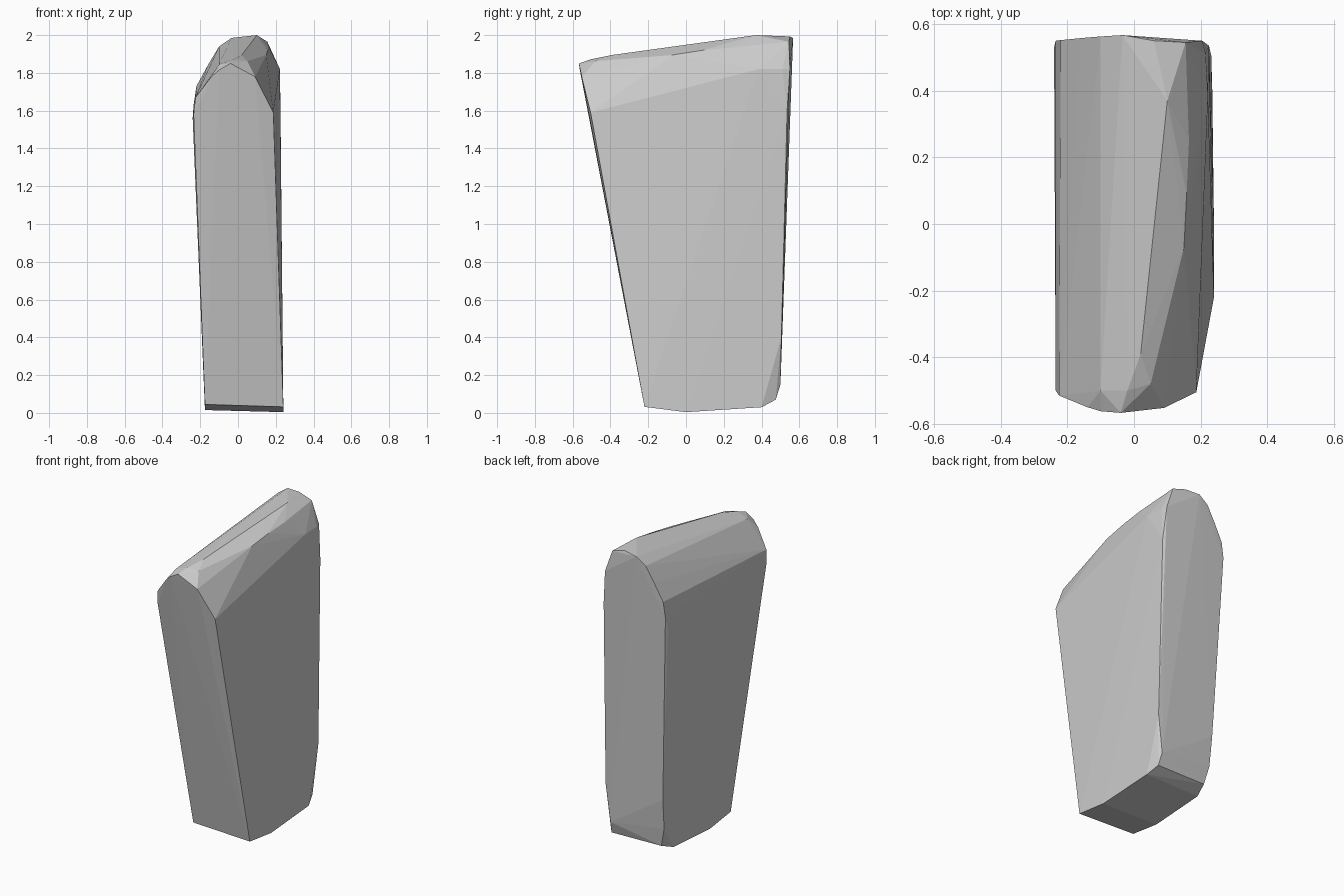
import bpy
import bmesh

# Control points (x, y, z) of a chiselled standing stone
foot = [
    (-0.175, -0.215, 0.045), (0.24, -0.22, 0.032),
    (-0.175, 0.0, 0.015), (0.24, 0.0, 0.004),
    (-0.175, 0.38, 0.04), (0.235, 0.40, 0.03),
    (-0.15, 0.47, 0.075), (0.21, 0.475, 0.07),
    (-0.18, 0.485, 0.2), (0.20, 0.50, 0.15),
    (-0.185, 0.505, 0.4), (0.232, 0.505, 0.4),
]
front_arch = [
    (-0.235, -0.50, 1.58), (-0.225, -0.515, 1.67), (-0.14, -0.55, 1.78),
    (-0.10, -0.562, 1.815), (-0.04, -0.567, 1.85), (0.09, -0.552, 1.78),
    (0.187, -0.505, 1.59),
]
crown = [
    (-0.10, -0.50, 1.845), (-0.02, -0.50, 1.873), (0.05, -0.48, 1.862),
    (0.02, -0.39, 1.895), (0.15, -0.07, 1.895), (0.158, 0.09, 1.92),
    (0.165, 0.25, 1.935), (0.10, 0.37, 2.0), (0.222, 0.385, 1.82),
]
back_arch = [
    (-0.24, 0.53, 1.56), (-0.235, 0.55, 1.63), (-0.22, 0.552, 1.73),
    (-0.16, 0.558, 1.84), (-0.10, 0.563, 1.94), (-0.035, 0.567, 1.985),
    (0.06, 0.55, 1.993), (0.155, 0.545, 1.965), (0.205, 0.55, 1.82),
    (0.225, 0.535, 1.6), (0.215, 0.51, 1.82),
]

# Stone body wrapped around the control points
bm = bmesh.new()
for p in foot + front_arch + crown + back_arch:
    bm.verts.new(p)
result = bmesh.ops.convex_hull(bm, input=bm.verts)
loose = [v for v in bm.verts if not v.link_faces]
bmesh.ops.delete(bm, geom=loose, context='VERTS')
bmesh.ops.recalc_face_normals(bm, faces=bm.faces)

mesh = bpy.data.meshes.new("standing_stone")
bm.to_mesh(mesh)
bm.free()
stone = bpy.data.objects.new("standing_stone", mesh)
bpy.context.collection.objects.link(stone)

# Plain grey stone colour
grey = bpy.data.materials.new("stone_grey")
grey.diffuse_color = (0.6, 0.6, 0.6, 1.0)
mesh.materials.append(grey)
